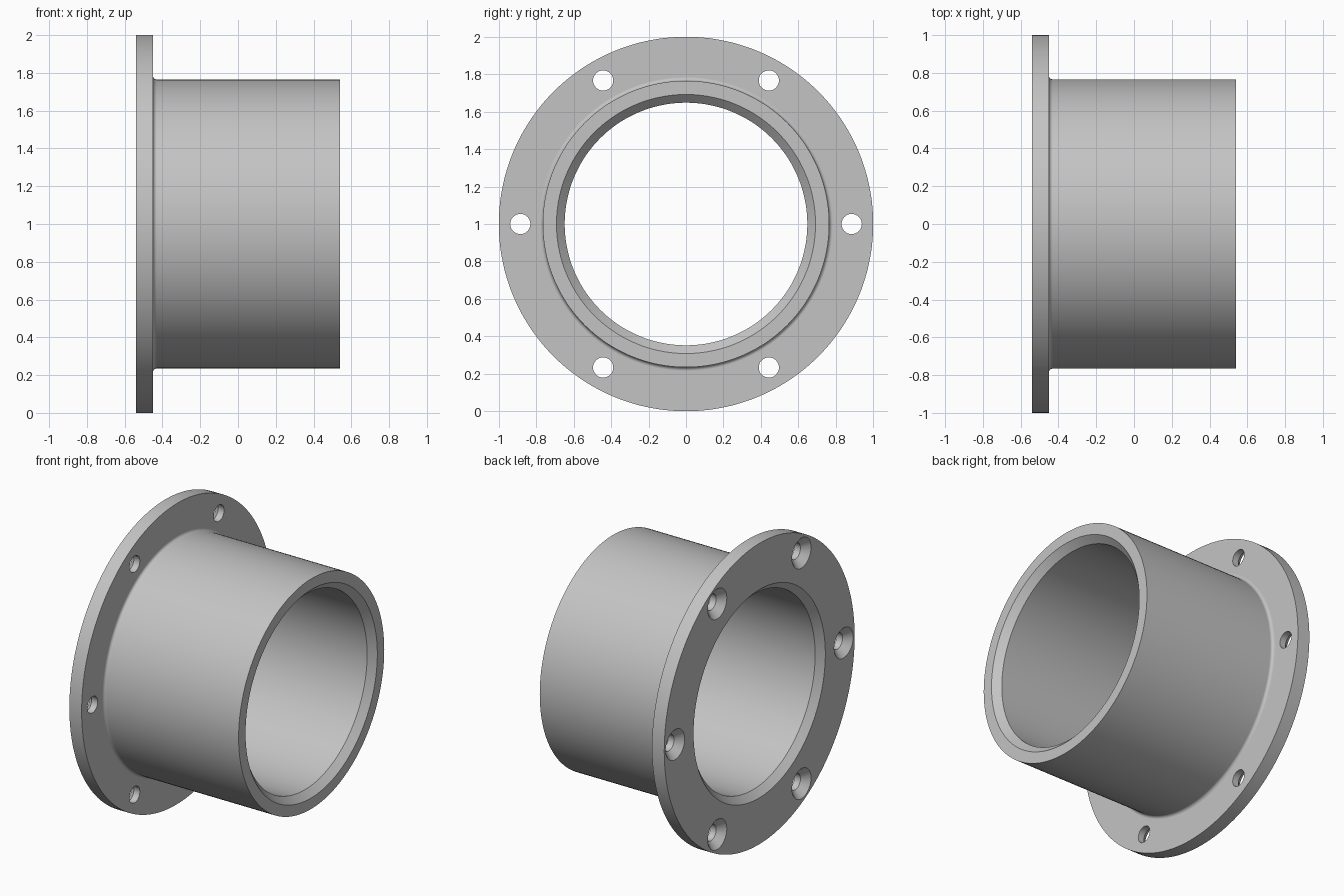
import bpy, bmesh, math
from mathutils import Matrix, Vector

cube = bpy.data.objects.get("Cube")
if cube:
    bpy.data.objects.remove(cube, do_unlink=True)

BACK, FLANGE, END = -0.54, -0.45, 0.54      # stations along the x axis
TUBE, BORE, RIM, FILLET = 0.765, 0.648, 0.692, 0.02
BOLT_CIRCLE, HOLE, SINK = 0.885, 0.054, 0.1

metal = bpy.data.materials.new("grey metal")
metal.use_nodes = True
colour = (0.55, 0.55, 0.55, 1)
metal.diffuse_color = colour
metal.node_tree.nodes["Principled BSDF"].inputs["Base Color"].default_value = colour


def lathe(name, profile, steps, centre):
    """Revolve a closed (x, radius) profile around an x-parallel axis."""
    bm = bmesh.new()
    verts = [bm.verts.new((x, 0, r)) for x, r in profile]
    edges = [bm.edges.new((a, b)) for a, b in zip(verts, verts[1:] + verts[:1])]
    bmesh.ops.spin(bm, geom=verts + edges, cent=(0, 0, 0), axis=(1, 0, 0),
                   angle=math.tau, steps=steps)
    bmesh.ops.remove_doubles(bm, verts=bm.verts, dist=1e-5)
    bmesh.ops.dissolve_degenerate(bm, edges=bm.edges, dist=1e-5)
    bmesh.ops.recalc_face_normals(bm, faces=bm.faces)
    bmesh.ops.transform(bm, matrix=Matrix.Translation(centre), verts=bm.verts)
    mesh = bpy.data.meshes.new(name)
    bm.to_mesh(mesh)
    bm.free()
    mesh.materials.append(metal)
    obj = bpy.data.objects.new(name, mesh)
    bpy.context.collection.objects.link(obj)
    return obj


# Flange and tube in one profile, with a root fillet and chamfered bore
chamfer = RIM - BORE
fillet = [(FLANGE + FILLET * (1 - math.cos(a)), TUBE + FILLET * (1 - math.sin(a)))
          for a in (math.radians(15 * i) for i in range(7))]
profile = [(BACK, RIM), (BACK, 1), (FLANGE, 1), *fillet, (END, TUBE), (END, RIM),
           (END - chamfer, BORE), (BACK + chamfer, BORE)]
body = lathe("flanged_sleeve", profile, 144, (0, 0, 1))

# Six countersunk bolt holes
depth = SINK - HOLE
drill = [(BACK - 0.02, 0), (BACK - 0.02, SINK + 0.02), (BACK + depth, HOLE),
         (FLANGE + 0.05, HOLE), (FLANGE + 0.05, 0)]
bpy.context.view_layer.objects.active = body
body.select_set(True)
for i in range(6):
    a = math.radians(60 * i)
    centre = Vector((0, BOLT_CIRCLE * math.cos(a), 1 + BOLT_CIRCLE * math.sin(a)))
    cutter = lathe("bolt_hole_cutter", drill, 32, centre)
    cutter.hide_render = True
    cut = body.modifiers.new("bolt_hole", 'BOOLEAN')
    cut.operation, cut.solver, cut.object = 'DIFFERENCE', 'EXACT', cutter
    bpy.ops.object.modifier_apply(modifier=cut.name)
    bpy.data.objects.remove(cutter, do_unlink=True)

# Smooth round surfaces while keeping the machined edges crisp
bpy.ops.object.shade_smooth_by_angle(angle=math.radians(30))
weighted = body.modifiers.new("weighted_normals", 'WEIGHTED_NORMAL')
weighted.keep_sharp = True
